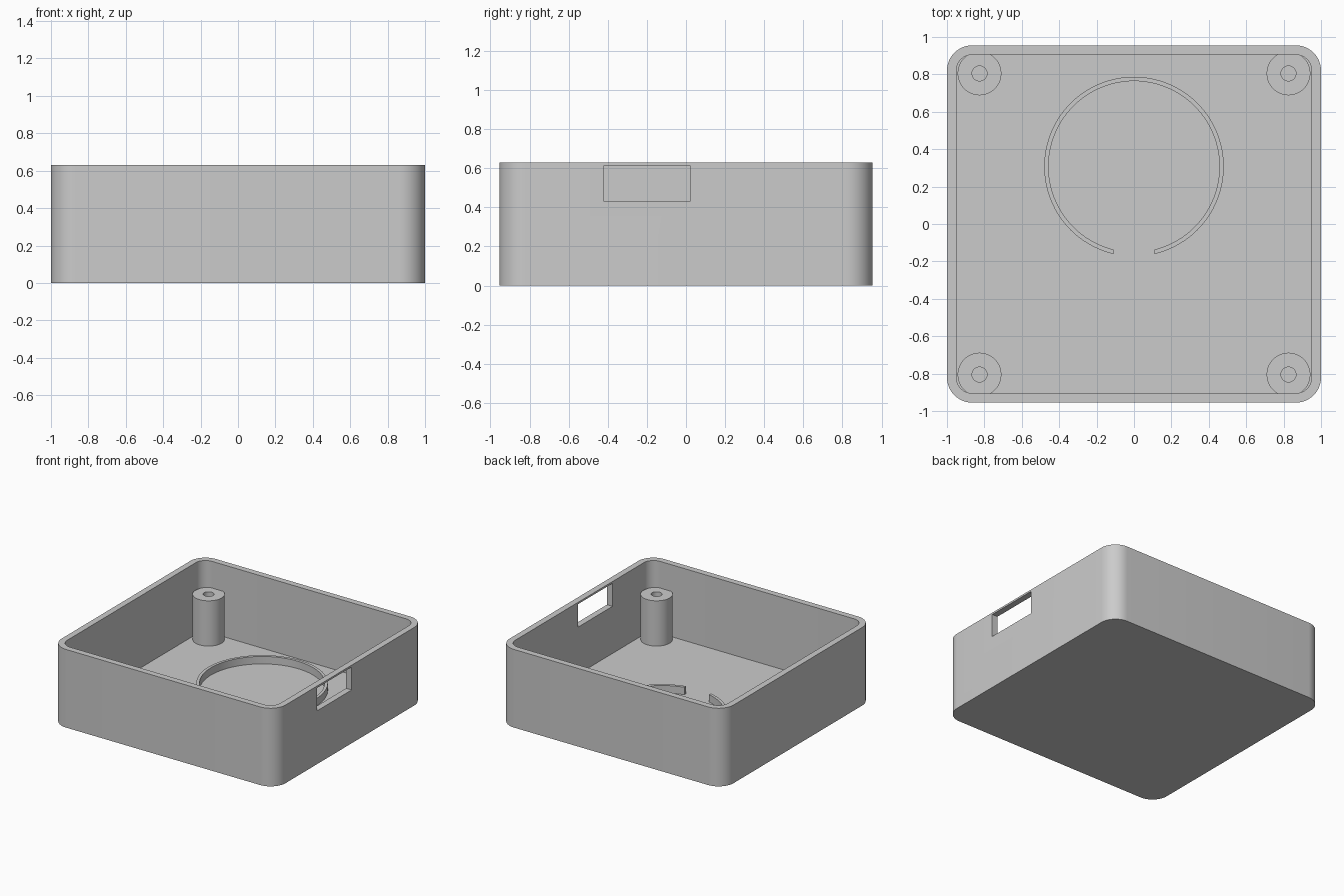
import bpy, bmesh, math

if "Cube" in bpy.data.objects:
    bpy.data.objects.remove(bpy.data.objects["Cube"], do_unlink=True)

HX, HY, HEIGHT = 1.0, 0.955, 0.63
WALL, FLOOR, CORNER = 0.05, 0.05, 0.135

grey = bpy.data.materials.new("plain grey")
grey.use_nodes = True
colour = (0.6, 0.6, 0.6, 1)
grey.diffuse_color = colour
grey.node_tree.nodes["Principled BSDF"].inputs["Base Color"].default_value = colour


def finish(name, bm):
    """Turn a bmesh into a grey object with sharp edges kept."""
    bmesh.ops.recalc_face_normals(bm, faces=bm.faces)
    mesh = bpy.data.meshes.new(name)
    bm.to_mesh(mesh)
    bm.free()
    mesh.materials.append(grey)
    obj = bpy.data.objects.new(name, mesh)
    bpy.context.collection.objects.link(obj)
    return obj


def smooth(obj):
    bpy.ops.object.select_all(action="DESELECT")
    obj.select_set(True)
    bpy.context.view_layer.objects.active = obj
    bpy.ops.object.shade_smooth_by_angle(angle=math.radians(30))


def box(x0, x1, y0, y1, z0, z1):
    bm = bmesh.new()
    bmesh.ops.create_cube(bm, size=1)
    bmesh.ops.scale(bm, vec=(x1 - x0, y1 - y0, z1 - z0), verts=bm.verts)
    bmesh.ops.translate(bm, vec=((x0 + x1) / 2, (y0 + y1) / 2, (z0 + z1) / 2), verts=bm.verts)
    return bm


def tube(name, cx, cy, outer, inner, z0, z1, gap=0.0, steps=48):
    """Upright tube; gap is the half width of a slot facing the front."""
    bm = bmesh.new()
    closed = gap == 0

    def loop(radius, z):
        start = math.asin(gap / radius)
        sweep = 2 * math.pi - 2 * start
        count = steps if closed else steps + 1
        angles = [start + sweep * i / steps - math.pi / 2 for i in range(count)]
        return [bm.verts.new((cx + radius * math.cos(a), cy + radius * math.sin(a), z))
                for a in angles]

    loops = [loop(outer, z0), loop(outer, z1), loop(inner, z1), loop(inner, z0)]
    count = len(loops[0])
    for k in range(4):
        a, b = loops[k], loops[(k + 1) % 4]
        for i in range(count if closed else count - 1):
            j = (i + 1) % count
            bm.faces.new((a[i], a[j], b[j], b[i]))
    if not closed:
        for end in (0, -1):
            bm.faces.new([ring[end] for ring in loops])
    smooth(finish(name, bm))


# Open tray: rounded block with its top inset and sunk to the floor
bm = box(-HX, HX, -HY, HY, 0, HEIGHT)
uprights = [e for e in bm.edges if abs(e.verts[0].co.z - e.verts[1].co.z) > 0.1]
bmesh.ops.bevel(bm, geom=uprights, offset=CORNER, segments=12, profile=0.5, affect="EDGES")
top = max(bm.faces, key=lambda f: f.calc_center_median().z)
bmesh.ops.inset_region(bm, faces=[top], thickness=WALL, use_even_offset=True)
sunk = bmesh.ops.extrude_face_region(bm, geom=[top])
if top.is_valid:
    bmesh.ops.delete(bm, geom=[top], context="FACES_ONLY")
verts = [g for g in sunk["geom"] if isinstance(g, bmesh.types.BMVert)]
bmesh.ops.translate(bm, vec=(0, 0, FLOOR - HEIGHT), verts=verts)
tray = finish("tray", bm)

# Rectangular port through one side wall
cutter = finish("port_cutter", box(HX - 0.15, HX + 0.1, -0.42, 0.02, 0.43, 0.615))
cutter.hide_render = True
cut = tray.modifiers.new("port", "BOOLEAN")
cut.operation = "DIFFERENCE"
cut.solver = "EXACT"
cut.object = cutter
bpy.context.view_layer.objects.active = tray
bpy.ops.object.modifier_apply(modifier=cut.name)
bpy.data.objects.remove(cutter, do_unlink=True)
smooth(tray)

# Screw posts in the corners
for side, sx in (("left", 1), ("right", -1)):
    for end, sy in (("back", 1), ("front", -1)):
        tube(f"{end}_{side}_screw_post", sx * 0.826, sy * 0.805, 0.117, 0.04, FLOOR - 0.01, 0.415)

# Slotted locating ring on the floor
tube("locating_ring", 0, 0.307, 0.48, 0.457, FLOOR - 0.01, 0.11, gap=0.11, steps=96)
